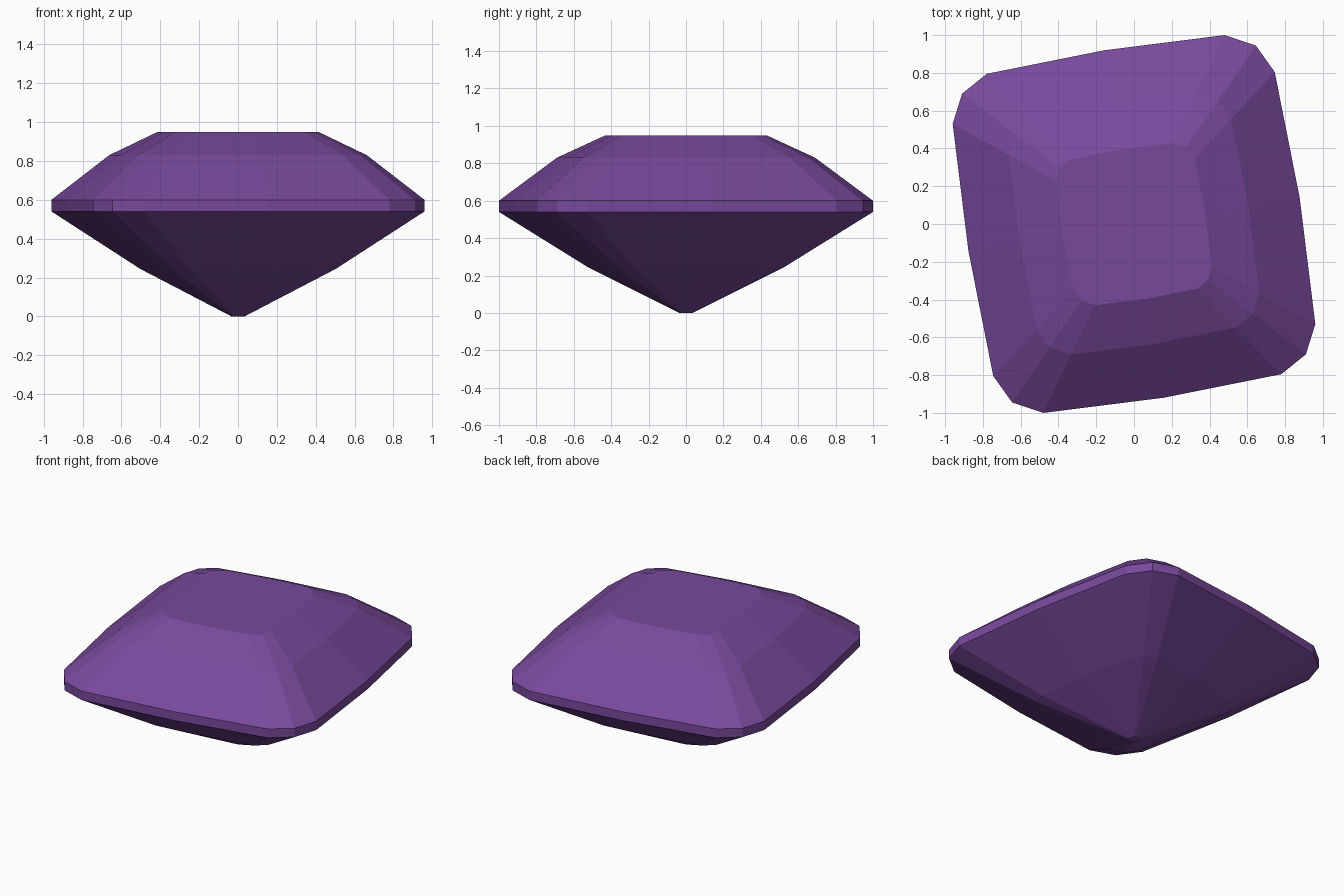
import bpy
import bmesh

if "Cube" in bpy.data.objects:
    bpy.data.objects.remove(bpy.data.objects["Cube"])

# Half of the skewed, corner-cut outline; the other half is its 180 degree turn
HALF = [(0.48, 1.0), (-0.155, 0.92), (-0.78, 0.795), (-0.91, 0.69),
        (-0.96, 0.53), (-0.877, -0.14), (-0.745, -0.805), (-0.645, -0.945)]
OUTLINE = HALF + [(-x, -y) for x, y in HALF]

# (outline scale, height): culet, pavilion, girdle, crown, table
RINGS = [(0.035, 0.0), (0.525, 0.245), (1.0, 0.54),
         (1.0, 0.60), (0.69, 0.83), (0.43, 0.95)]

purple = bpy.data.materials.new("amethyst purple")
purple.diffuse_color = (0.19, 0.066, 0.33, 1.0)
purple.use_nodes = True
purple.node_tree.nodes["Principled BSDF"].inputs["Base Color"].default_value = purple.diffuse_color

# Stack the scaled outlines and bridge them with facets
bm = bmesh.new()
rings = [[bm.verts.new((x * s, y * s, z)) for x, y in OUTLINE] for s, z in RINGS]
n = len(OUTLINE)
for low, high in zip(rings, rings[1:]):
    for i in range(n):
        j = (i + 1) % n
        bm.faces.new((low[i], low[j], high[j], high[i]))
bm.faces.new(rings[0][::-1])   # culet
bm.faces.new(rings[-1])        # table
bmesh.ops.recalc_face_normals(bm, faces=bm.faces)

mesh = bpy.data.meshes.new("cut_gem")
bm.to_mesh(mesh)
bm.free()
mesh.materials.append(purple)
gem = bpy.data.objects.new("cut_gem", mesh)
bpy.context.collection.objects.link(gem)
